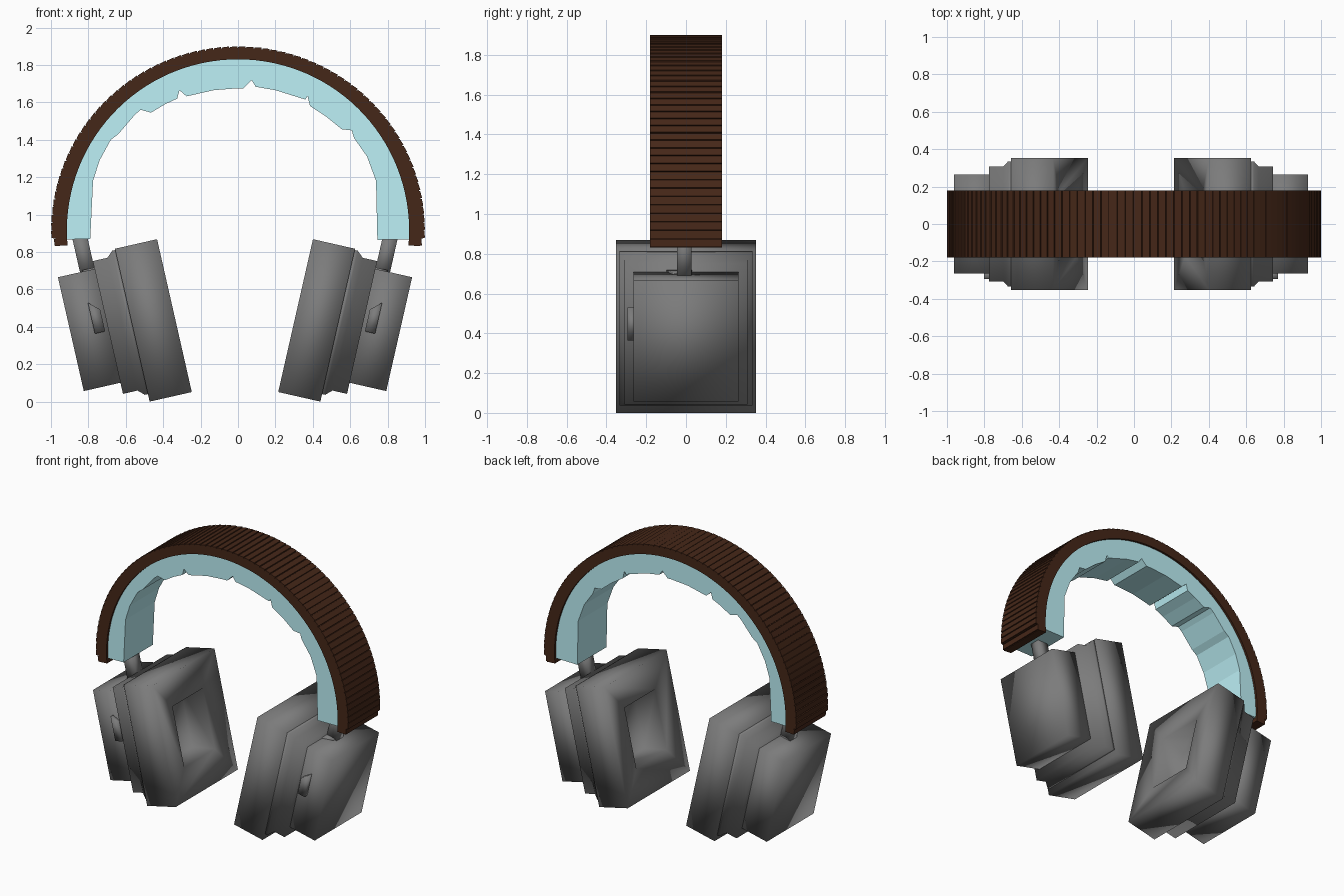
import bpy, bmesh, math

if "Cube" in bpy.data.objects:
    bpy.data.objects.remove(bpy.data.objects["Cube"])

def material(name, rgb):
    m = bpy.data.materials.new(name)
    m.diffuse_color = (*rgb, 1)
    m.use_nodes = True
    m.node_tree.nodes["Principled BSDF"].inputs["Base Color"].default_value = m.diffuse_color
    return m

BROWN = material("brown_leather", (0.060, 0.020, 0.009))
CYAN = material("light_blue_padding", (0.51, 0.88, 0.93))
DARK = material("dark_grey_plastic", (0.20, 0.20, 0.20))

def finish(name, bm, mat, smooth=None):
    bmesh.ops.recalc_face_normals(bm, faces=bm.faces[:])
    me = bpy.data.meshes.new(name)
    bm.to_mesh(me)
    bm.free()
    ob = bpy.data.objects.new(name, me)
    bpy.context.collection.objects.link(ob)
    me.materials.append(mat)
    if smooth:
        bpy.ops.object.select_all(action='DESELECT')
        ob.select_set(True)
        bpy.context.view_layer.objects.active = ob
        bpy.ops.object.shade_smooth_by_angle(angle=math.radians(smooth))
    return ob

def prism(name, pts, half_y, mat):
    """Extrude an x-z outline symmetrically along y."""
    bm = bmesh.new()
    a = [bm.verts.new((x, -half_y, z)) for x, z in pts]
    b = [bm.verts.new((x, half_y, z)) for x, z in pts]
    n = len(pts)
    for i in range(n):
        j = (i + 1) % n
        bm.faces.new((a[i], a[j], b[j], b[i]))
    bm.faces.new(a)
    bm.faces.new(b[::-1])
    return finish(name, bm, mat)

# --- Headband -------------------------------------------------------------
CZ, R_IN = 0.915, 0.915

def arc(rx, rz, a0, a1, n):
    return [(rx * math.cos(a), CZ + rz * math.sin(a))
            for a in (math.radians(a0 + (a1 - a0) * i / n) for i in range(n + 1))]

# ribbed outer shell: raised strips separated by thin grooves
TEETH, A0, A1 = 76, -5, 185
outer = []
for i in range(TEETH):
    taper = 0.014 if i in (0, TEETH - 1) else 0
    for f, d in ((0, 0.009), (0.07, 0.009), (0.1, 0.0), (0.97, 0.003)):
        a = math.radians(A0 + (A1 - A0) * (i + f) / TEETH)
        r = d + taper
        outer.append(((1.0 - r) * math.cos(a), CZ + (0.985 - r) * math.sin(a)))
prism("headband_shell", outer + arc(R_IN, R_IN, A1, A0, 64), 0.18, BROWN)

# padding with creased inner surface, listed left to right
pad = [(-.79, .87), (-.775, 1.18), (-.74, 1.29), (-.68, 1.40), (-.64, 1.43),
       (-.55, 1.535), (-.52, 1.56), (-.465, 1.545), (-.39, 1.59), (-.325, 1.62),
       (-.313, 1.665), (-.275, 1.632), (-.13, 1.665), (0, 1.675), (.03, 1.675),
       (.073, 1.718), (.095, 1.683), (.2, 1.665), (.36, 1.615), (.372, 1.634),
       (.385, 1.58), (.47, 1.525), (.555, 1.456), (.608, 1.45), (.62, 1.41),
       (.69, 1.31), (.738, 1.18), (.745, .865)]
prism("headband_padding", pad + arc(R_IN + .003, R_IN + .003, -3, 183, 64), 0.165, CYAN)

# --- Ear cups -------------------------------------------------------------
# Cup frame: u points outward, w upward, tilted about y and mirrored by side.
TILT, MID_X = math.radians(12.8), -0.016
C, S = math.cos(TILT), math.sin(TILT)

def loft(name, side, rings, smooth=180):
    """Stack rectangles (u, y0, y1, w0, w1) into a closed, softly shaded solid."""
    bm = bmesh.new()
    loops = []
    for u, y0, y1, w0, w1 in rings:
        loops.append([bm.verts.new((side * (C * u + S * w) + MID_X, y, C * w - S * u))
                      for y, w in ((y0, w0), (y1, w0), (y1, w1), (y0, w1))])
    for p, q in zip(loops, loops[1:]):
        for i in range(4):
            j = (i + 1) % 4
            bm.faces.new((p[i], p[j], q[j], q[i]))
    bm.faces.new(loops[0])
    bm.faces.new(loops[-1])
    return finish(name, bm, DARK, smooth)

def sym(u, hy, hw, mid):
    return (u, -hy, hy, mid - hw, mid + hw)

for side, tag in ((-1, "left"), (1, "right")):
    # cushion: square ring around a rectangular opening
    m = 0.52
    loft(f"ear_cushion_{tag}", side,
         [sym(.445, .352, .419, m), sym(.214, .352, .419, m),
          sym(.226, .172, .21, m), sym(.40, .165, .20, m)])
    # mounting plate flaring toward the cushion
    m = 0.537
    loft(f"cup_plate_{tag}", side,
         [sym(.44, .335, .395, m), sym(.462, .335, .395, m),
          sym(.495, .308, .364, m), sym(.575, .308, .364, m)])
    # outer housing
    m = 0.546
    loft(f"cup_housing_{tag}", side,
         [sym(.565, .265, .312, m), sym(.776, .265, .312, m)])
    # stem into the headband and its small foot
    loft(f"stem_{tag}", side,
         [(.575, -.045, .028, .83, 1.07), (.655, -.045, .028, .83, 1.07)])
    loft(f"stem_foot_{tag}", side,
         [(.572, -.10, .03, .845, .866), (.64, -.06, .03, .845, .866)])
    # raised switch on the front of the housing
    loft(f"side_switch_{tag}", side,
         [(.594, -.295, -.25, .52, .64), (.65, -.295, -.25, .52, .69)])
